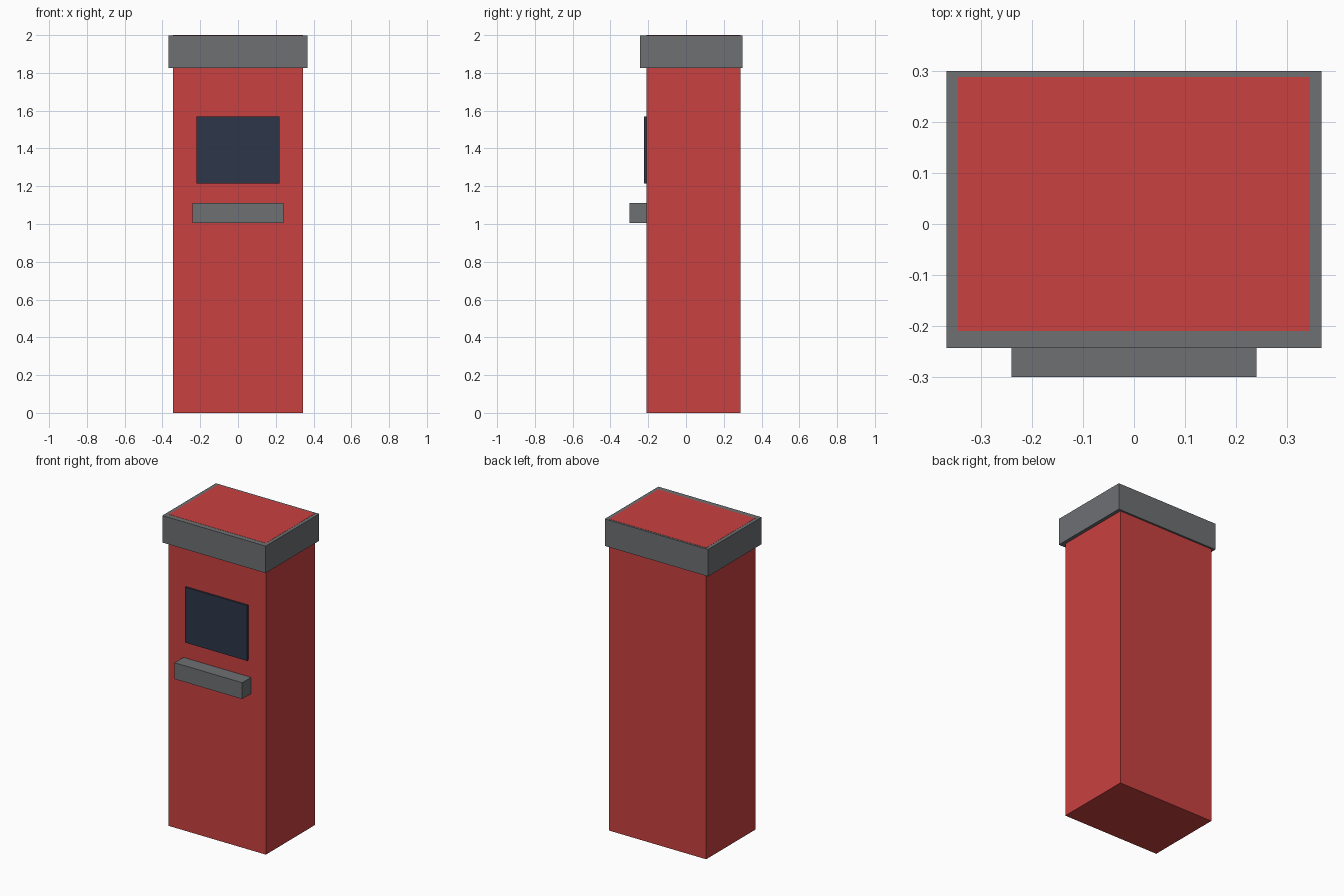
import bpy
import bmesh
from mathutils import Vector

cube = bpy.data.objects.get("Cube")
if cube:
    bpy.data.objects.remove(cube, do_unlink=True)


def make_material(name, rgb):
    mat = bpy.data.materials.new(name)
    mat.use_nodes = True
    colour = (*rgb, 1.0)
    mat.diffuse_color = colour
    mat.node_tree.nodes["Principled BSDF"].inputs["Base Color"].default_value = colour
    return mat


def make_box(name, low, high, mat):
    """Flat-faced box spanning two opposite corners."""
    low, high = Vector(low), Vector(high)
    bm = bmesh.new()
    bmesh.ops.create_cube(bm, size=1)
    bmesh.ops.scale(bm, vec=high - low, verts=bm.verts)
    bmesh.ops.translate(bm, vec=(low + high) / 2, verts=bm.verts)
    mesh = bpy.data.meshes.new(name)
    bm.to_mesh(mesh)
    bm.free()
    mesh.materials.append(mat)
    obj = bpy.data.objects.new(name, mesh)
    bpy.context.collection.objects.link(obj)
    return obj


red = make_material("red", (0.584, 0.052, 0.052))
grey = make_material("grey", (0.156, 0.162, 0.171))
navy = make_material("dark_navy", (0.027, 0.037, 0.065))

front = -0.21

# Tall cabinet, its top showing through the cap
make_box("cabinet", (-0.345, front, 0), (0.345, 0.288, 2), red)

# Overhanging cap, set a hair below the cabinet top
make_box("cap", (-0.367, -0.243, 1.826), (0.367, 0.30, 1.999), grey)

# Screen and the ledge beneath it
make_box("screen", (-0.22, front - 0.012, 1.215), (0.22, front + 0.01, 1.57), navy)
make_box("ledge", (-0.24, -0.30, 1.005), (0.24, front + 0.01, 1.11), grey)
